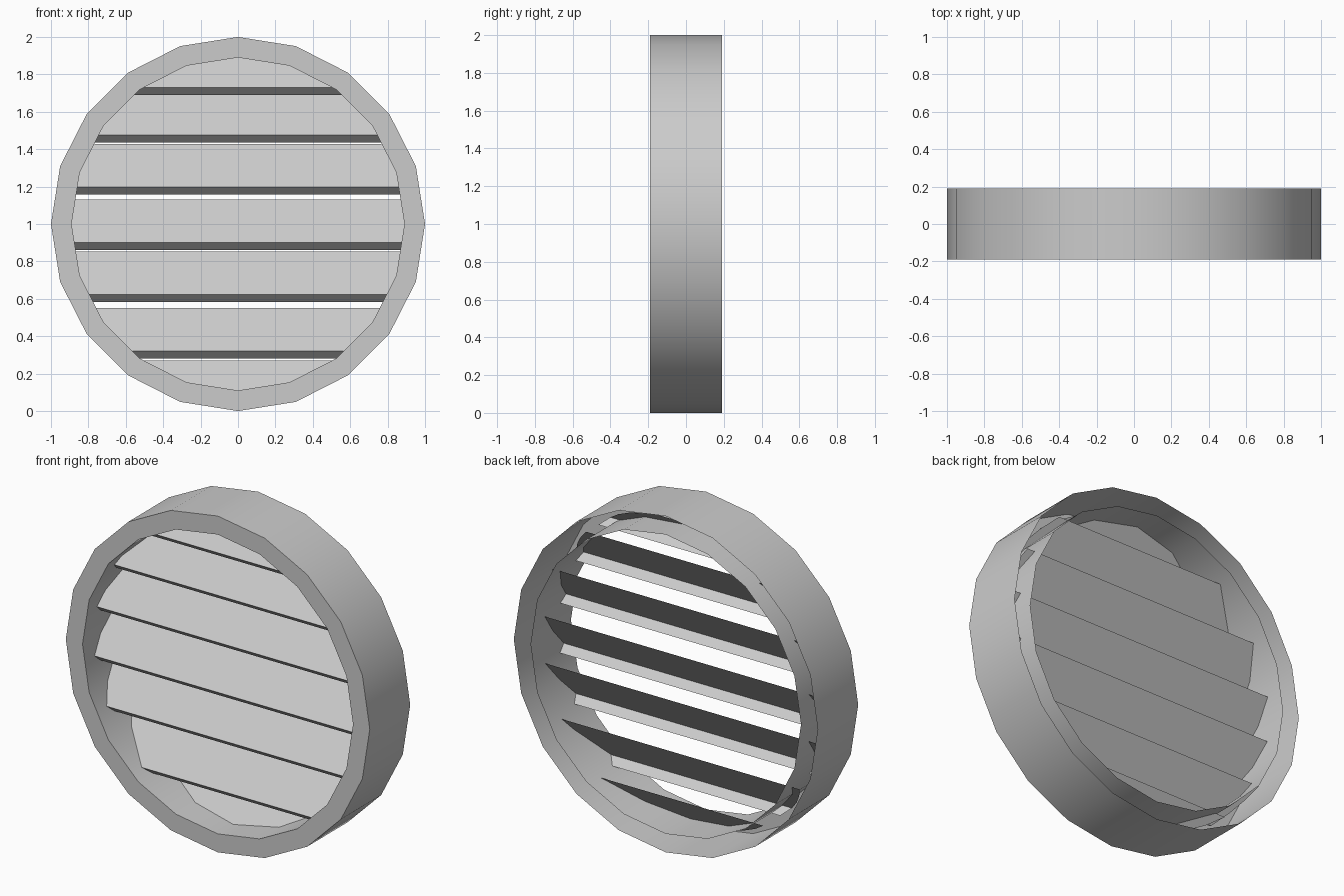
import bpy, math

if "Cube" in bpy.data.objects:
    bpy.data.objects.remove(bpy.data.objects["Cube"])

N = 20            # sides of the round frame
R_OUT, R_IN = 1.0, 0.89
HALF_D = 0.19
CZ = 1.0


def make_object(name, verts, faces):
    mesh = bpy.data.meshes.new(name)
    mesh.from_pydata(verts, [], faces)
    mesh.update()
    obj = bpy.data.objects.new(name, mesh)
    bpy.context.collection.objects.link(obj)
    return obj


# Round frame: U-shaped channel section, open at the back
profile = [(R_IN, HALF_D), (R_IN, -HALF_D), (R_OUT, -HALF_D), (R_OUT, HALF_D)]
verts, faces = [], []
for i in range(N):
    a = 2 * math.pi * i / N
    verts += [(r * math.cos(a), y, CZ + r * math.sin(a)) for r, y in profile]
P = len(profile)
for i in range(N):
    j = (i + 1) % N
    for k in range(P - 1):
        faces.append((i * P + k, i * P + k + 1, j * P + k + 1, j * P + k))
frame = make_object("round_frame", verts, faces)
bpy.context.view_layer.objects.active = frame
frame.select_set(True)
bpy.ops.object.shade_smooth_by_angle(angle=math.radians(30))
frame.select_set(False)

# Louvre slats: sloping sheet with a short folded lip at its front lower edge
R_SLAT = 0.925
Y_FOLD, Y_TOP, RISE = -0.10, 0.085, 0.23
LIP_Y, LIP_Z = 0.045, 0.04


def half_width(z):
    return math.sqrt(max(R_SLAT ** 2 - (z - CZ) ** 2, 0.0))


def slat(name, z_fold):
    t0, t1 = 0.0, 1.0
    lo, hi = CZ - 0.91, CZ + 0.91     # stay inside the frame
    t0 = max(t0, (lo - z_fold) / RISE)
    t1 = min(t1, (hi - z_fold) / RISE)
    rows = []
    if t0 == 0.0:
        rows.append((Y_FOLD + LIP_Y, z_fold - LIP_Z))
    for k in range(4):
        t = t0 + (t1 - t0) * k / 3
        rows.append((Y_FOLD + (Y_TOP - Y_FOLD) * t, z_fold + RISE * t))
    v = []
    for y, z in rows:
        w = half_width(z)
        v += [(-w, y, z), (w, y, z)]
    f = [(2 * k, 2 * k + 1, 2 * k + 3, 2 * k + 2) for k in range(len(rows) - 1)]
    make_object(name, v, f)


for n, z in enumerate([1.73, 1.477, 1.197, 0.90, 0.622, 0.32, 0.04]):
    slat(f"louvre_slat_{n + 1}", z)
